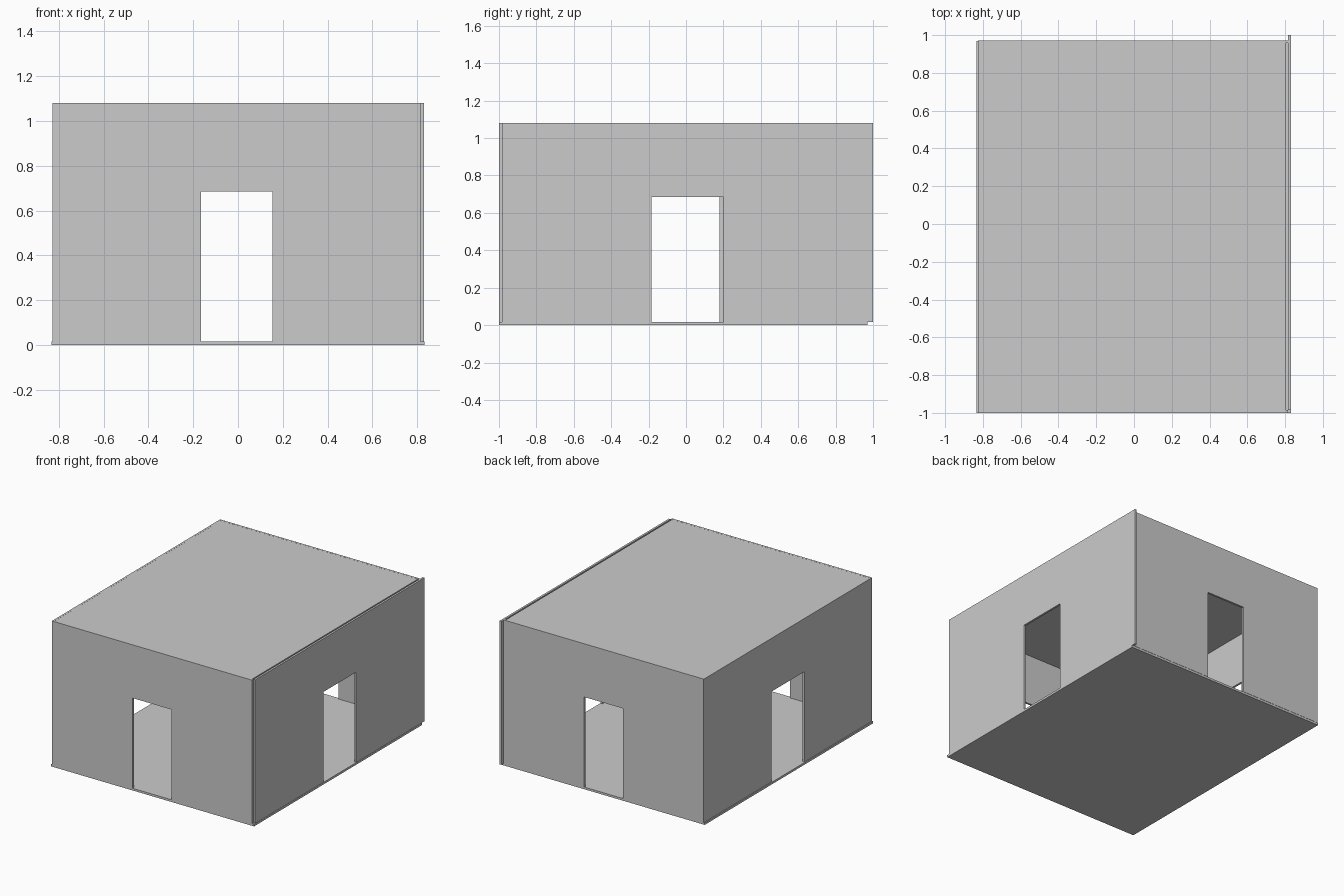
import bpy, bmesh
from mathutils import Vector

if "Cube" in bpy.data.objects:
    bpy.data.objects.remove(bpy.data.objects["Cube"])

FLOOR = 0.016      # floor thickness, walls stand on it
TOP = 1.08
DOOR_TOP = 0.685


def extrude_profile(name, points, depth):
    """Make a solid from a flat outline pushed along a depth vector."""
    bm = bmesh.new()
    face = bm.faces.new([bm.verts.new(p) for p in points])
    res = bmesh.ops.extrude_face_region(bm, geom=[face])
    verts = [v for v in res["geom"] if isinstance(v, bmesh.types.BMVert)]
    bmesh.ops.translate(bm, vec=Vector(depth), verts=verts)
    bmesh.ops.recalc_face_normals(bm, faces=bm.faces)
    mesh = bpy.data.meshes.new(name)
    bm.to_mesh(mesh)
    bm.free()
    ob = bpy.data.objects.new(name, mesh)
    bpy.context.collection.objects.link(ob)
    return ob


def slab(name, x0, x1, y0, y1, z0, z1):
    pts = [(x0, y0, z0), (x1, y0, z0), (x1, y1, z0), (x0, y1, z0)]
    return extrude_profile(name, pts, (0, 0, z1 - z0))


def wall(name, axis, a0, a1, d0, d1, half_door):
    """Wall running along an axis, with a doorway open at its foot."""
    c = (a0 + a1) / 2
    outline = [(a0, FLOOR), (c - half_door, FLOOR), (c - half_door, DOOR_TOP),
               (c + half_door, DOOR_TOP), (c + half_door, FLOOR),
               (a1, FLOOR), (a1, TOP), (a0, TOP)]
    if axis == "x":
        return extrude_profile(name, [(a, d0, z) for a, z in outline], (0, d1 - d0, 0))
    return extrude_profile(name, [(d0, a, z) for a, z in outline], (d1 - d0, 0, 0))


# Floor and roof
slab("floor", -0.833, 0.832, -1.0, 0.97, 0, FLOOR)
slab("roof", -0.813, 0.805, -0.986, 0.97, TOP - 0.016, TOP - 0.0005)

# Four walls with doorways
wall("front_wall", "x", -0.826, 0.815, -1.0, -0.985, 0.16)
wall("back_wall", "x", -0.826, 0.815, 0.957, 0.972, 0.16)
wall("left_wall", "y", -0.999, 0.971, -0.827, -0.812, 0.192)
wall("right_wall", "y", -0.984, 1.0, 0.815, 0.83, 0.192)
